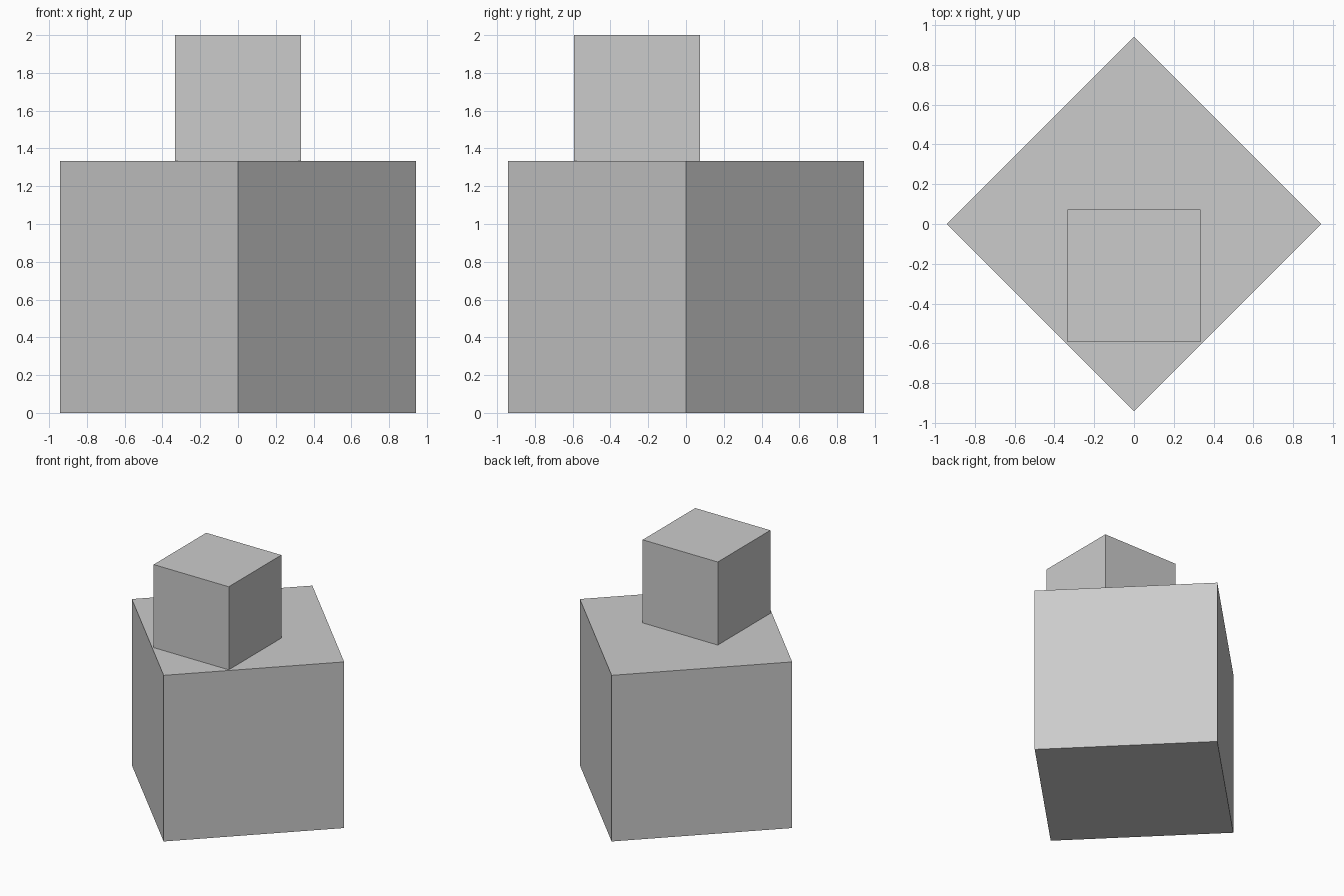
import bpy
from math import radians

if "Cube" in bpy.data.objects:
    bpy.data.objects.remove(bpy.data.objects["Cube"])


def cube(name, size, x, y, base, turn=0):
    """Cube resting on height `base`, turned about z."""
    bpy.ops.mesh.primitive_cube_add(size=size, location=(x, y, base + size / 2),
                                    rotation=(0, 0, radians(turn)))
    bpy.context.object.name = name


LARGE = 4 / 3
SMALL = 2 / 3

# Large block, standing corner-on to the front
cube("large_block", LARGE, 0, 0, 0, turn=45)

# Small block on top, square to the front and shifted forward
cube("small_block", SMALL, 0, -0.26, LARGE)
